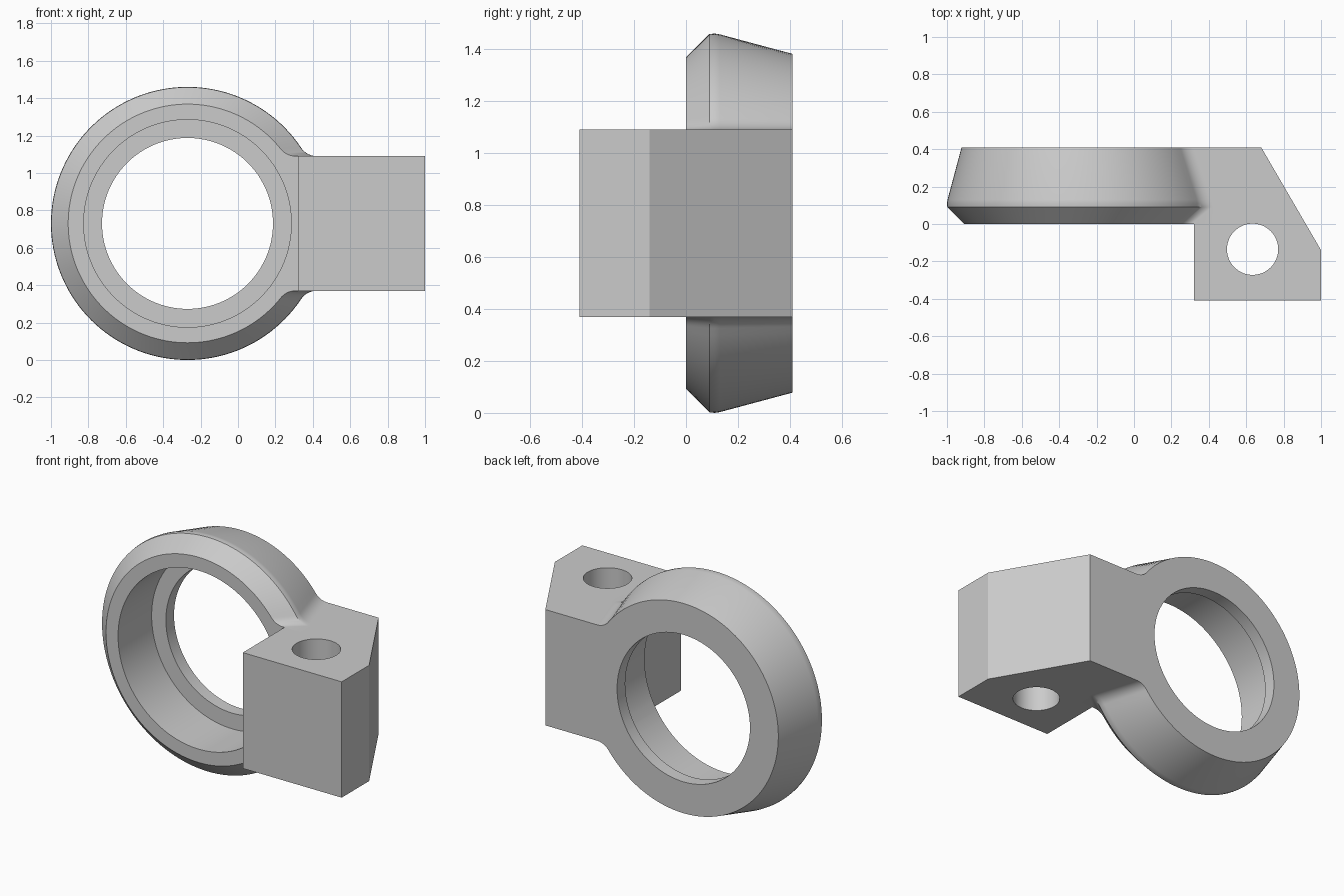
import bpy
import bmesh
from math import sin, cos, tan, atan2, hypot, sqrt, pi, radians

cube = bpy.data.objects.get("Cube")
if cube:
    bpy.data.objects.remove(cube, do_unlink=True)

CX, CZ = -0.27, 0.73      # ring centre
HALF = 0.36               # half height of the block
BACK, SEAT = 0.41, 0.33   # back face and counterbore seat
JOIN = 0.45               # where the ring's arm meets the block
FILLET = 0.10

grey = bpy.data.materials.new("plain grey")
grey.use_nodes = True
grey.diffuse_color = (0.6, 0.6, 0.6, 1)
grey.node_tree.nodes["Principled BSDF"].inputs["Base Color"].default_value = (0.6, 0.6, 0.6, 1)


def finish(name, bm):
    bmesh.ops.recalc_face_normals(bm, faces=bm.faces)
    mesh = bpy.data.meshes.new(name)
    bm.to_mesh(mesh)
    bm.free()
    mesh.materials.append(grey)
    obj = bpy.data.objects.new(name, mesh)
    bpy.context.collection.objects.link(obj)
    return obj


def smooth(obj):
    bpy.ops.object.select_all(action='DESELECT')
    obj.select_set(True)
    bpy.context.view_layer.objects.active = obj
    bpy.ops.object.shade_smooth_by_angle(angle=radians(30))


def outline(r):
    """Ring section with a filleted arm, as points around the ring centre."""
    reach = JOIN - CX
    corner = atan2(HALF, reach)
    end = [(reach, reach * tan(corner * i / 10)) for i in range(-10, 11)]
    fz = HALF + FILLET
    fx = sqrt((r + FILLET) ** 2 - fz ** 2)
    touch = atan2(fz, fx)
    start, stop = -pi / 2, touch - pi
    upper = []
    for i in range(11):
        a = start + (stop - start) * i / 10
        upper.append((fx + FILLET * cos(a), fz + FILLET * sin(a)))
    steps = 110
    arc = [(r * cos(a), r * sin(a)) for a in
           (touch + (2 * pi - 2 * touch) * i / steps for i in range(1, steps))]
    lower = [(x, -z) for x, z in reversed(upper)]
    return end + upper + arc + lower


def circle(r, guide):
    return [(r * x / hypot(x, z), r * z / hypot(x, z)) for x, z in guide]


# Ring: tapered outside, counterbore from the front, lip at the back
front = outline(0.638)
sections = [
    (0.0, front), (0.09, outline(0.728)), (0.11, outline(0.73)),
    (0.13, outline(0.727)), (BACK, outline(0.652)),
    (BACK, circle(0.457, front)), (SEAT, circle(0.457, front)),
    (SEAT, circle(0.555, front)), (0.0, circle(0.555, front)),
]
bm = bmesh.new()
loops = [[bm.verts.new((CX + x, y, CZ + z)) for x, z in pts] for y, pts in sections]
for k, a in enumerate(loops):
    b = loops[(k + 1) % len(loops)]
    for i in range(len(a)):
        j = (i + 1) % len(a)
        bm.faces.new((a[i], a[j], b[j], b[i]))
smooth(finish("clamp_ring", bm))

# Mounting block: plan profile pulled up to height
plan = [(0.32, -0.41), (1, -0.41), (1, -0.14), (0.68, BACK),
        (JOIN, BACK), (JOIN, 0), (0.32, 0)]
bm = bmesh.new()
base = bm.faces.new([bm.verts.new((x, y, CZ - HALF)) for x, y in plan])
lifted = bmesh.ops.extrude_face_region(bm, geom=[base], use_keep_orig=True)
bmesh.ops.translate(bm, vec=(0, 0, 2 * HALF),
                    verts=[v for v in lifted["geom"] if isinstance(v, bmesh.types.BMVert)])
block = finish("mounting_block", bm)

# Bolt hole through the block
bpy.ops.mesh.primitive_cylinder_add(vertices=64, radius=0.137, depth=2,
                                    location=(0.634, -0.135, CZ))
cutter = bpy.context.object
cutter.name = "bolt_hole_cutter"
cutter.hide_render = True
cutter.data.materials.append(grey)
bpy.context.view_layer.objects.active = block
hole = block.modifiers.new("bolt_hole", 'BOOLEAN')
hole.operation = 'DIFFERENCE'
hole.solver = 'EXACT'
hole.object = cutter
bpy.ops.object.modifier_apply(modifier=hole.name)
bpy.data.objects.remove(cutter, do_unlink=True)
smooth(block)
